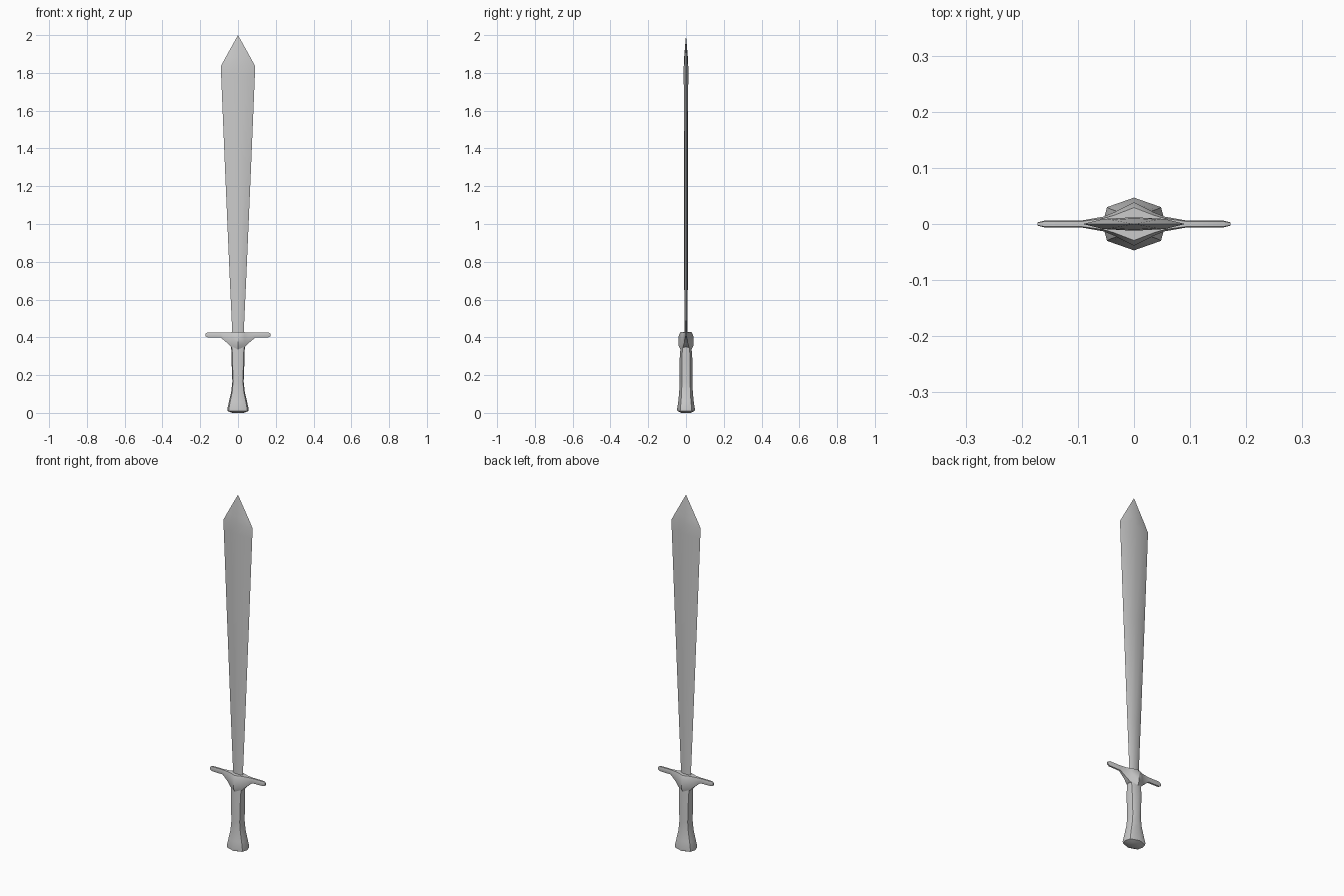
import bpy, bmesh, math
from mathutils import Vector

if "Cube" in bpy.data.objects:
    bpy.data.objects.remove(bpy.data.objects["Cube"])


def loft(name, rings, angle=40):
    """Skin a list of equal-length point rings and cap both ends."""
    bm = bmesh.new()
    loops = [[bm.verts.new(p) for p in ring] for ring in rings]
    n = len(loops[0])
    for a, b in zip(loops, loops[1:]):
        for i in range(n):
            j = (i + 1) % n
            bm.faces.new((a[i], a[j], b[j], b[i]))
    bm.faces.new(loops[0][::-1])
    bm.faces.new(loops[-1])
    bmesh.ops.remove_doubles(bm, verts=bm.verts, dist=0.0003)
    bmesh.ops.recalc_face_normals(bm, faces=bm.faces)
    mesh = bpy.data.meshes.new(name)
    bm.to_mesh(mesh)
    bm.free()
    ob = bpy.data.objects.new(name, mesh)
    bpy.context.collection.objects.link(ob)
    bpy.ops.object.select_all(action='DESELECT')
    ob.select_set(True)
    bpy.context.view_layer.objects.active = ob
    bpy.ops.object.shade_smooth_by_angle(angle=math.radians(angle))
    return ob


# Blade: lens section, widening to the shoulders then closing to the point
def blade_ring(z, w, t):
    half = [(w, 0), (0.6 * w, 0.75 * t), (0, t), (-0.6 * w, 0.75 * t)]
    return [Vector((x, y, z)) for x, y in half + [(-x, -y) for x, y in half]]


loft("blade", [blade_ring(*s) for s in (
    (0.40, 0.030, 0.007), (0.44, 0.031, 0.007), (0.72, 0.044, 0.010),
    (1.30, 0.069, 0.011), (1.78, 0.089, 0.012), (1.835, 0.091, 0.012),
    (1.88, 0.067, 0.010), (2.00, 0.0001, 0.0001))])


# Cross guard: six-sided section swept along x, deep at the middle
def guard_ring(x, y, low, high):
    c = min(0.02, (high - low) * 0.3)
    return [Vector((x, sy, z)) for sy, z in (
        (0.75 * y, low), (y, low + c), (y, high - c), (0.75 * y, high),
        (-0.75 * y, high), (-y, high - c), (-y, low + c), (-0.75 * y, low))]


half_guard = [(0.035, 0.021, 0.348, 0.427), (0.055, 0.013, 0.368, 0.426),
              (0.092, 0.0065, 0.399, 0.426), (0.160, 0.006, 0.400, 0.426),
              (0.172, 0.003, 0.406, 0.420)]
stations = [(-x, y, a, b) for x, y, a, b in reversed(half_guard)]
stations += [(0, 0.039, 0.335, 0.427)] + half_guard
loft("cross_guard", [guard_ring(*s) for s in stations], 50)


# Grip flaring into the pommel: eight-sided section
def grip_ring(z, rx, ry):
    octagon = [(1, 0), (0.86, 0.64), (0, 1), (-0.86, 0.64)]
    octagon += [(-x, -y) for x, y in octagon]
    return [Vector((x * rx, y * ry, z)) for x, y in octagon]


loft("grip_and_pommel", [grip_ring(*s) for s in (
    (0.000, 0.030, 0.026), (0.010, 0.056, 0.046), (0.022, 0.056, 0.047),
    (0.060, 0.048, 0.041), (0.110, 0.036, 0.036), (0.165, 0.030, 0.034),
    (0.270, 0.034, 0.035), (0.345, 0.036, 0.029), (0.390, 0.036, 0.029))], 50)
